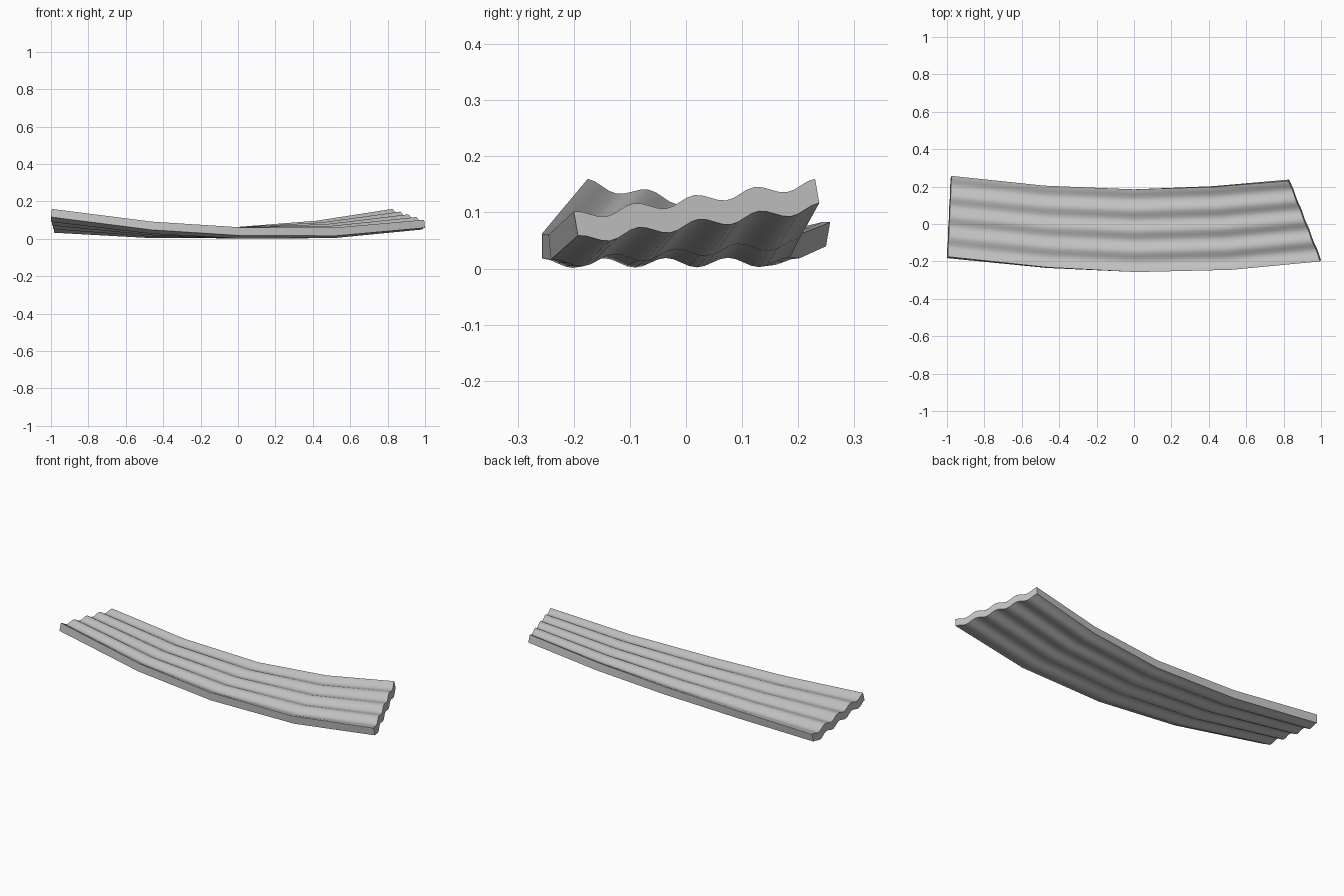
import bpy, bmesh, math
from mathutils import Vector

cube = bpy.data.objects.get("Cube")
if cube:
    bpy.data.objects.remove(cube)

THICK, RIPPLE, RIDGES, STEPS = 0.044, 0.0085, 4, 8
COLS = RIDGES * STEPS

# Upper front and back edges of the bent, twisted sheet
front = [(-0.995, -0.175, 0.16), (-0.46, -0.232, 0.092), (0.01, -0.257, 0.062),
         (0.52, -0.245, 0.06), (0.995, -0.2, 0.102)]
back = [(-0.975, 0.257, 0.083), (-0.48, 0.205, 0.062), (0.0, 0.185, 0.064),
        (0.42, 0.198, 0.097), (0.825, 0.23, 0.16)]
front = [Vector(p) for p in front]
back = [Vector(p) for p in back]
last = len(front) - 1

# Rippled cross-sections, each a top row and a bottom row
bm = bmesh.new()
top, bottom = [], []
for i, (f, b) in enumerate(zip(front, back)):
    lo, hi = max(i - 1, 0), min(i + 1, last)
    along = (front[hi] + back[hi]) - (front[lo] + back[lo])
    normal = along.cross(b - f).normalized()
    upper, lower = [], []
    for j in range(COLS + 1):
        p = f.lerp(b, j / COLS)
        p -= normal * RIPPLE * (1 - math.cos(math.tau * j / STEPS))
        upper.append(bm.verts.new(p))
        lower.append(bm.verts.new(p - normal * THICK))
    top.append(upper)
    bottom.append(lower)

# Top and underside skins, long edges and end caps
for i in range(last):
    for j in range(COLS):
        for g in (top, bottom):
            bm.faces.new((g[i][j], g[i + 1][j], g[i + 1][j + 1], g[i][j + 1]))
    for j in (0, COLS):
        bm.faces.new((top[i][j], top[i + 1][j], bottom[i + 1][j], bottom[i][j]))
for i in (0, last):
    for j in range(COLS):
        bm.faces.new((top[i][j], top[i][j + 1], bottom[i][j + 1], bottom[i][j]))
bmesh.ops.recalc_face_normals(bm, faces=bm.faces)

mesh = bpy.data.meshes.new("corrugated_sheet")
bm.to_mesh(mesh)
bm.free()
sheet = bpy.data.objects.new("corrugated_sheet", mesh)
bpy.context.collection.objects.link(sheet)

# Plain grey metal
grey = bpy.data.materials.new("grey_metal")
grey.use_nodes = True
colour = (0.55, 0.55, 0.55, 1)
grey.diffuse_color = colour
grey.node_tree.nodes["Principled BSDF"].inputs["Base Color"].default_value = colour
mesh.materials.append(grey)

# Smooth ripples with crisp rims
bpy.ops.object.select_all(action='DESELECT')
sheet.select_set(True)
bpy.context.view_layer.objects.active = sheet
bpy.ops.object.shade_smooth_by_angle(angle=math.radians(35))
